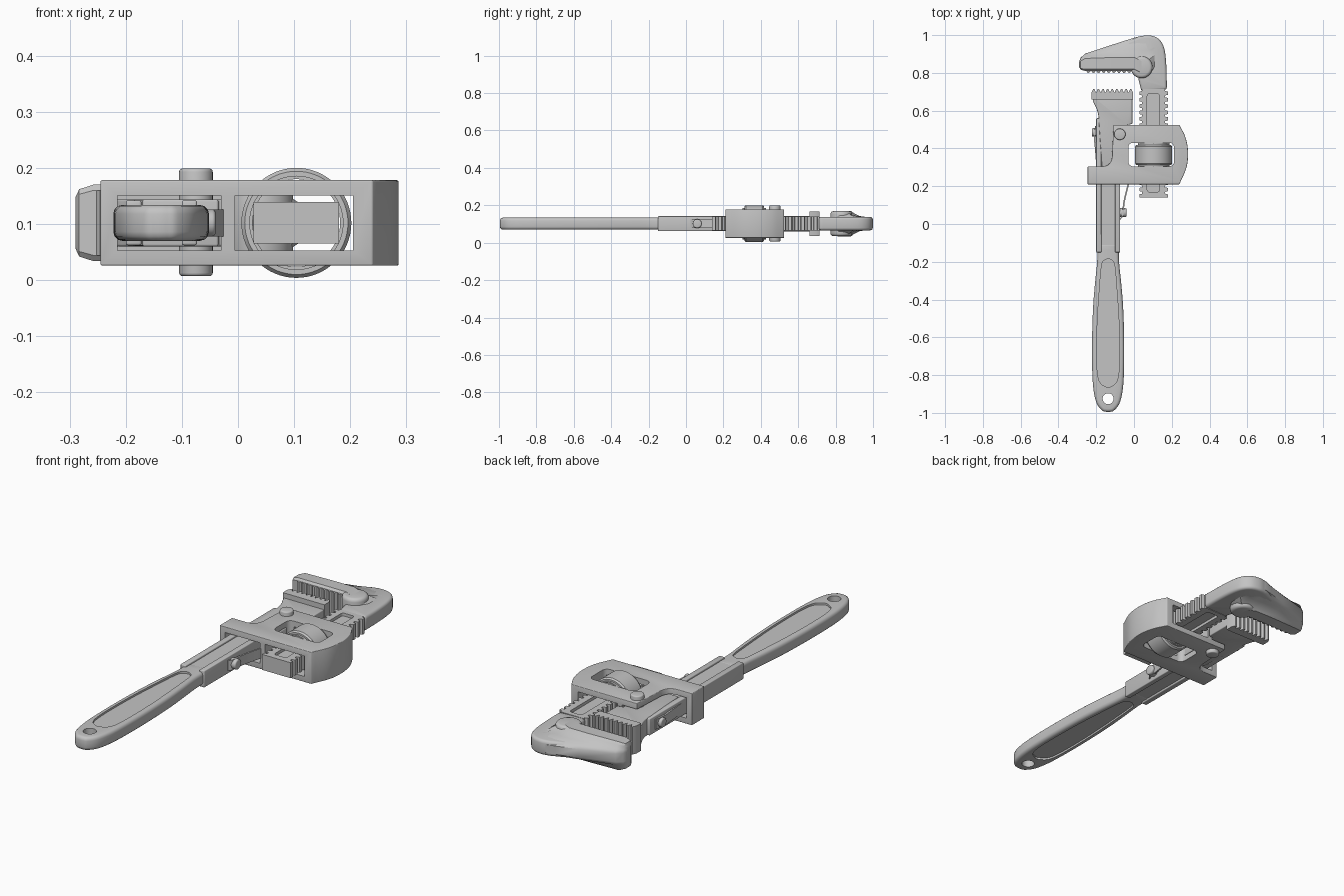
import bpy, bmesh, math
from mathutils import Vector, Matrix

if "Cube" in bpy.data.objects:
    bpy.data.objects.remove(bpy.data.objects["Cube"])

MID = 0.102  # height of the centre plane
steel = bpy.data.materials.new("steel_grey")
steel.use_nodes = True
GREY = (0.55, 0.55, 0.55, 1)
steel.diffuse_color = GREY
for node in steel.node_tree.nodes:
    if node.type == "BSDF_PRINCIPLED":
        node.inputs["Base Color"].default_value = GREY


def finish(name, bm):
    bmesh.ops.recalc_face_normals(bm, faces=bm.faces)
    mesh = bpy.data.meshes.new(name)
    bm.to_mesh(mesh)
    bm.free()
    mesh.materials.append(steel)
    ob = bpy.data.objects.new(name, mesh)
    bpy.context.collection.objects.link(ob)
    return ob


def loft(name, rings):
    bm = bmesh.new()
    loops = [[bm.verts.new(p) for p in ring] for ring in rings]
    n = len(loops[0])
    for a, b in zip(loops, loops[1:]):
        for i in range(n):
            j = (i + 1) % n
            bm.faces.new((a[i], a[j], b[j], b[i]))
    bm.faces.new(loops[0])
    bm.faces.new(loops[-1])
    return finish(name, bm)


def bevel(ob, width, segments=3):
    mod = ob.modifiers.new("bevel", "BEVEL")
    mod.width, mod.segments = width, segments
    mod.limit_method, mod.angle_limit = "ANGLE", math.radians(40)
    return ob


def prism(name, outline, half, round_edge=0, mid=MID):
    """Extrude a plan outline to both sides of a height."""
    ob = loft(name, [[(x, y, mid + s * half) for x, y in outline] for s in (-1, 1)])
    return bevel(ob, round_edge) if round_edge else ob


def rect(x0, x1, y0, y1):
    return [(x0, y0), (x1, y0), (x1, y1), (x0, y1)]


def box(name, x0, x1, y0, y1, half, round_edge=0, mid=MID):
    return prism(name, rect(x0, x1, y0, y1), half, round_edge, mid)


def rod(name, centre, radius, length, axis="Z", round_edge=0):
    bm = bmesh.new()
    bmesh.ops.create_cone(bm, cap_ends=True, segments=40, radius1=radius,
                          radius2=radius, depth=length)
    turn = {"X": Matrix.Rotation(math.pi / 2, 4, "Y"),
            "Y": Matrix.Rotation(math.pi / 2, 4, "X"), "Z": Matrix()}[axis]
    bmesh.ops.transform(bm, matrix=Matrix.Translation(centre) @ turn, verts=bm.verts)
    ob = finish(name, bm)
    return bevel(ob, round_edge) if round_edge else ob


def curve(points, steps=5):
    """Smooth open curve through the points."""
    p = [Vector(q) for q in points]
    p = [2 * p[0] - p[1]] + p + [2 * p[-1] - p[-2]]
    out = []
    for a, b, c, d in zip(p, p[1:], p[2:], p[3:]):
        for k in range(steps):
            t = k / steps
            out.append((2 * b + (c - a) * t + (2 * a - 5 * b + 4 * c - d) * t * t
                        + (3 * b - a - 3 * c + d) * t ** 3) / 2)
    return [tuple(v) for v in out + [p[-2]]]


def rounded(x0, x1, y0, y1, r):
    out = []
    for cx, cy, start in ((x1 - r, y1 - r, 0), (x0 + r, y1 - r, 1),
                          (x0 + r, y0 + r, 2), (x1 - r, y0 + r, 3)):
        for k in range(6):
            a = (start + k / 5) * math.pi / 2
            out.append((cx + r * math.cos(a), cy + r * math.sin(a)))
    return out


def saw(x0, x1, base, tip, count):
    step = (x1 - x0) / count
    out = []
    for i in range(count):
        out += [(x0 + i * step, base), (x0 + (i + 0.35) * step, tip),
                (x0 + (i + 0.65) * step, tip)]
    return out + [(x1, base)]


def cut(ob, *cutters):
    for c in cutters:
        mod = ob.modifiers.new("cut", "BOOLEAN")
        mod.object, mod.operation, mod.solver = c, "DIFFERENCE", "EXACT"
    bake(ob)
    for c in cutters:
        bpy.data.objects.remove(c)


def bake(ob):
    deps = bpy.context.evaluated_depsgraph_get()
    mesh = bpy.data.meshes.new_from_object(ob.evaluated_get(deps))
    ob.modifiers.clear()
    ob.data = mesh


# Handle with recessed panels on both faces and a hanging hole
GRIP = -0.137


def both_sides(half_profile):
    side = curve(half_profile)
    return ([(GRIP + w, y) for w, y in side]
            + [(GRIP - w, y) for w, y in reversed(side)])


handle = prism("handle", both_sides([(.056, -.1), (.058, -.2), (.07, -.32), (.08, -.45),
               (.085, -.62), (.084, -.78), (.077, -.88), (.06, -.95), (.03, -.988),
               (.006, -.995)]), 0.032, 0.016)
panel = both_sides([(.006, -.185), (.028, -.2), (.037, -.24), (.046, -.35), (.056, -.5),
                    (.06, -.65), (.057, -.78), (.042, -.84), (.006, -.865)])
cut(handle, rod("hole", (GRIP, -0.925, MID), 0.029, 0.3),
    prism("panel_top", panel, 0.02, mid=MID + 0.043),
    prism("panel_bottom", panel, 0.02, mid=MID - 0.043))

# Shaft: web between two raised side rails
box("shaft_web", -.19, -.08, -.15, .56, .031)
box("shaft_rail_right", -.2, -.172, -.15, .56, .04, .004)
box("shaft_rail_left", -.1, -.073, -.15, .52, .04, .004)

# Heel jaw: neck flaring up to a wide toothed head
prism("heel_jaw_neck", [(-.17, .3), (-.035, .3), (-.035, .525), (-.008, .53), (-.008, .68)]
      + curve([(-.222, .68), (-.215, .645), (-.198, .61), (-.188, .57), (-.185, .52)]),
      0.042, 0.004)
prism("heel_jaw_head", [(-.005, .66), (-.225, .66)] + saw(-.225, -.005, .695, .714, 9), 0.066)

# Housing: plate outline with curved right end, shaft tunnels and nut window
outline = ([(-.245, .21), (-.245, .305)]
           + curve([(-.165, .305), (-.135, .315), (-.118, .345), (-.115, .39)])
           + [(-.108, .525)]
           + curve([(.24, .525), (.272, .46), (.286, .385), (.278, .3), (.24, .21)]))
housing = prism("housing", outline, 0.076, 0.003)
cut(housing, box("shaft_tunnel", -.215, -.03, 0, .8, .049),
    box("shank_tunnel", -.005, .205, 0, .8, .049),
    prism("nut_window", rounded(-.03, .212, .305, .43, .025), 0.3))

# Pivot pin through the housing
rod("pivot_pin", (-.075, .475, MID + .001), 0.03, 0.192, "Z", 0.006)

# Adjusting nut: a ring turned around the shank, with collars
profile = [(.078, .302), (.084, .302), (.084, .312), (.092, .312), (.098, .32),
           (.098, .41), (.092, .418), (.084, .418), (.084, .428), (.078, .428)]
bm = bmesh.new()
SIDES = 64
turns = [[bm.verts.new((.104 + r * math.cos(k * math.tau / SIDES), y,
                        MID + r * math.sin(k * math.tau / SIDES))) for r, y in profile]
         for k in range(SIDES)]
for k in range(SIDES):
    a, b = turns[k], turns[(k + 1) % SIDES]
    for i in range(len(profile)):
        j = (i + 1) % len(profile)
        bm.faces.new((a[i], a[j], b[j], b[i]))
finish("adjusting_nut", bm)

# Hook shank: square thread along both edges, hollowed faces
PITCH = 0.034
thread = []
for i in range(17):
    y = .14 + i * PITCH
    thread += [(.18, y), (.18, y + PITCH * .5), (.165, y + PITCH * .6), (.165, y + PITCH * .9)]
shank = prism("hook_shank", thread + [(.208 - x, y) for x, y in reversed(thread)], 0.037)
cut(shank, *[prism("hollow", rounded(.07, .135, .17, .69, .012), 0.02, mid=MID + s * .043)
             for s in (-1, 1)])

# Hook spine: corner that joins the shank to the jaw
prism("hook_spine", [(.04, .7), (.025, .76), (.02, .81), (-.04, .85), (-.04, .965)]
      + curve([(.03, .993), (.075, .999), (.12, .987), (.15, .955), (.165, .905),
               (.172, .82), (.174, .71)]), 0.036, 0.014)

# Hook jaw: broad flange blending into the thinner spine
rings = []
for x, inner, outer, half in ((-.29, .83, .86, .045), (-.283, .817, .88, .06),
                              (-.258, .81, .902, .068), (-.1, .81, .954, .068),
                              (0, .81, .986, .068), (.04, .79, .996, .067),
                              (.075, .795, .996, .058), (.095, .81, .992, .045),
                              (.11, .825, .985, .035)):
    flange = min(.085, .85 * (outer - inner))
    edge = inner + flange
    rest = outer - edge
    half_ring = [(inner, half * .85), (inner + flange * .12, half), (edge - flange * .15, half),
                 (edge, half * .85), (edge + rest * .35, max(.036, half * .6)),
                 (edge + rest * .8, .034), (outer, .02)]
    rings.append([(x, y, MID + h) for y, h in half_ring]
                 + [(x, y, MID - h) for y, h in reversed(half_ring)])
loft("hook_jaw", rings)
rod("hook_jaw_root", (.04, .83, MID), 0.058, 0.134, "Z", 0.016)
prism("hook_jaw_teeth", saw(-.255, .015, .814, .8, 10) + [(.015, .84), (-.255, .84)], 0.058)

# Leaf springs and their rivets on both edges of the shaft
path = curve([(-.07, .025), (-.056, .05), (-.048, .12), (-.025, .215)])
prism("leaf_spring_left", path + [(x - .008, y) for x, y in reversed(path)], 0.024)
rod("spring_rivet_left", (-.06, .06, MID), 0.024, 0.04, "X", 0.006)
path = curve([(-.2, .31), (-.207, .4), (-.212, .46), (-.205, .52)])
prism("leaf_spring_right", path + [(x + .008, y) for x, y in reversed(path)], 0.024)
rod("spring_rivet_right", (-.208, .485, MID), 0.022, 0.03, "X", 0.005)

# Smooth curved faces, keep the edges sharp
for ob in list(bpy.context.scene.objects):
    if ob.type == "MESH" and ob.data.materials and ob.data.materials[0] == steel:
        if ob.modifiers:
            bake(ob)
        bpy.ops.object.select_all(action="DESELECT")
        ob.select_set(True)
        bpy.context.view_layer.objects.active = ob
        bpy.ops.object.shade_smooth_by_angle(angle=math.radians(35))
